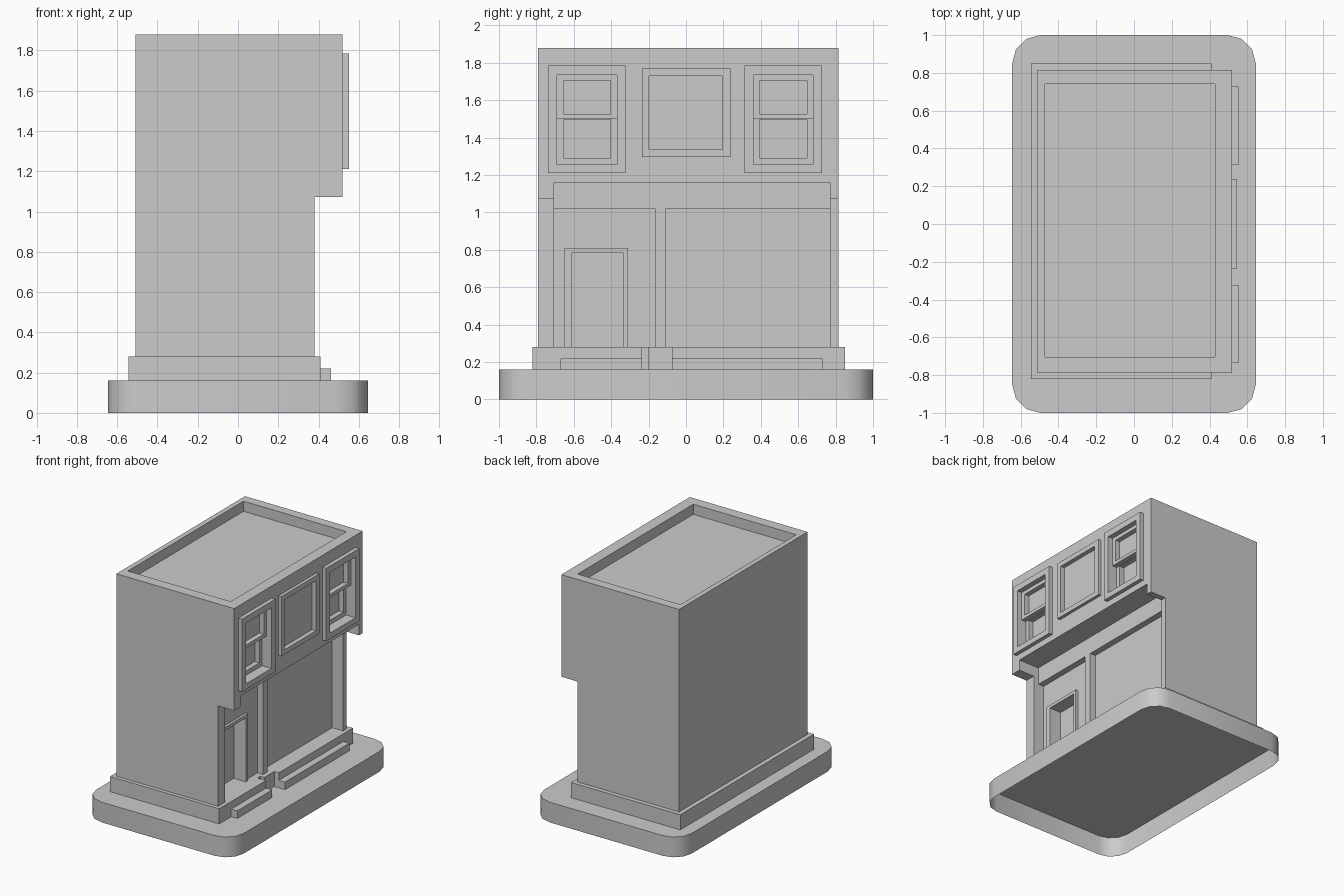
import bpy, bmesh, math

if "Cube" in bpy.data.objects:
    bpy.data.objects.remove(bpy.data.objects["Cube"])


def prism(name, pts, axis, lo, hi):
    """Extrude a closed 2D outline: axis 'z' uses (x, y), axis 'y' uses (x, z)."""
    bm = bmesh.new()

    def co(p, d):
        return (p[0], p[1], d) if axis == 'z' else (p[0], d, p[1])
    face = bm.faces.new([bm.verts.new(co(p, lo)) for p in pts])
    ext = bmesh.ops.extrude_face_region(bm, geom=[face])
    offset = (0, 0, hi - lo) if axis == 'z' else (0, hi - lo, 0)
    verts = [g for g in ext['geom'] if isinstance(g, bmesh.types.BMVert)]
    bmesh.ops.translate(bm, verts=verts, vec=offset)
    bmesh.ops.recalc_face_normals(bm, faces=bm.faces)
    mesh = bpy.data.meshes.new(name)
    bm.to_mesh(mesh)
    bm.free()
    ob = bpy.data.objects.new(name, mesh)
    bpy.context.collection.objects.link(ob)
    return ob


def box(name, x0, x1, y0, y1, z0, z1):
    return prism(name, [(x0, y0), (x1, y0), (x1, y1), (x0, y1)], 'z', z0, z1)


def boolean(ob, op, *bounds):
    tool = box("tool", *bounds)
    mod = ob.modifiers.new(op, 'BOOLEAN')
    mod.operation = op
    mod.solver = 'EXACT'
    mod.object = tool
    bpy.context.view_layer.objects.active = ob
    bpy.ops.object.modifier_apply(modifier=mod.name)
    bpy.data.objects.remove(tool)


def cut(ob, *bounds):
    boolean(ob, 'DIFFERENCE', *bounds)


def add(ob, *bounds):
    boolean(ob, 'UNION', *bounds)


def open_bottom(ob):
    bm = bmesh.new()
    bm.from_mesh(ob.data)
    low = min(v.co.z for v in bm.verts)
    faces = [f for f in bm.faces if all(abs(v.co.z - low) < 1e-4 for v in f.verts)]
    bmesh.ops.delete(bm, geom=faces, context='FACES_ONLY')
    bm.to_mesh(ob.data)
    bm.free()


# Rounded base, hollow underneath
R, HX, HY = 0.15, 0.645, 1.0
outline = []
for i, (sx, sy) in enumerate([(1, 1), (-1, 1), (-1, -1), (1, -1)]):
    for k in range(4):
        a = math.radians(90 * i + 30 * k)
        outline.append((sx * (HX - R) + R * math.cos(a), sy * (HY - R) + R * math.sin(a)))
base = prism("base", outline, 'z', 0, 0.16)
open_bottom(base)
for p in base.data.polygons:
    p.use_smooth = abs(p.normal.z) < 0.5
bpy.context.view_layer.objects.active = base
base.select_set(True)
bpy.ops.object.shade_smooth_by_angle(angle=math.radians(35))
base.select_set(False)

# Plinth with a notch in front of the post
plinth = prism("plinth", [
    (-0.545, -0.82), (0.41, -0.82), (0.41, -0.235), (0.335, -0.235), (0.335, -0.20),
    (0.37, -0.20), (0.37, -0.075), (0.41, -0.075), (0.41, 0.85), (-0.545, 0.85)],
    'z', 0.16, 0.28)
open_bottom(plinth)

# Low steps along the shop front
for name, y0, y1 in (("door_step", -0.67, -0.235), ("shop_step", -0.075, 0.73)):
    open_bottom(box(name, 0.41, 0.463, y0, y1, 0.16, 0.22))

# Building body with overhanging upper floor
body = prism("building", [
    (-0.51, 0.28), (0.38, 0.28), (0.38, 1.073), (0.52, 1.073), (0.52, 1.88), (-0.51, 1.88)],
    'y', -0.79, 0.815)

# Sunken roof
cut(body, -0.47, 0.43, -0.705, 0.74, 1.80, 2.0)

# Shop front bay, leaving a beam and a post
cut(body, 0.335, 0.7, -0.705, 0.77, 0.2, 1.16)
cut(body, 0.285, 0.7, -0.705, -0.165, 0.2, 1.02)
cut(body, 0.285, 0.7, -0.107, 0.77, 0.2, 1.02)

# Door frame and doorway
add(body, 0.25, 0.305, -0.65, -0.31, 0.28, 0.81)
cut(body, 0.20, 0.7, -0.61, -0.337, 0.2, 0.785)

# Sash windows on either side
for c in (-0.53, 0.52):
    add(body, 0.48, 0.552, c - 0.207, c + 0.207, 1.21, 1.785)
    cut(body, 0.51, 0.7, c - 0.16, c + 0.16, 1.50, 1.735)
    cut(body, 0.47, 0.7, c - 0.16, c + 0.16, 1.255, 1.50)
    cut(body, 0.47, 0.7, c - 0.126, c + 0.126, 1.527, 1.705)
    cut(body, 0.43, 0.7, c - 0.126, c + 0.126, 1.29, 1.497)

# Framed centre panel
add(body, 0.48, 0.545, -0.235, 0.237, 1.297, 1.77)
cut(body, 0.51, 0.7, -0.198, 0.195, 1.335, 1.73)
open_bottom(body)
